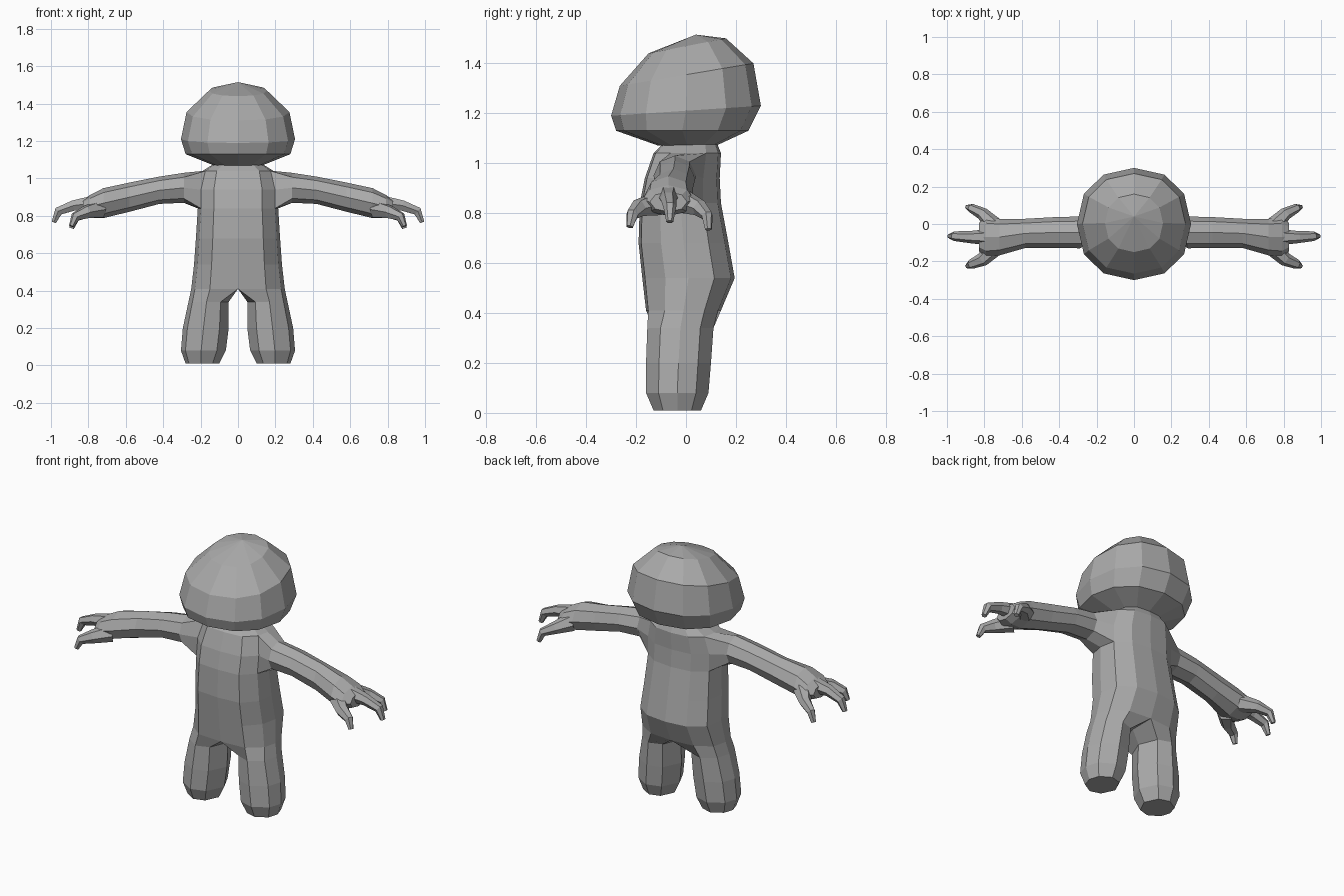
import bpy, bmesh
from math import sin, cos, pi, copysign
from mathutils import Vector

if "Cube" in bpy.data.objects:
    bpy.data.objects.remove(bpy.data.objects["Cube"], do_unlink=True)

grey = bpy.data.materials.new("plain grey")
grey.use_nodes = True
grey.diffuse_color = (0.4, 0.4, 0.4, 1)
grey.node_tree.nodes["Principled BSDF"].inputs["Base Color"].default_value = grey.diffuse_color


def add_ring(bm, points):
    return [bm.verts.new(p) for p in points]


def bridge(bm, a, b):
    n = len(a)
    return [bm.faces.new((a[i], a[(i + 1) % n], b[(i + 1) % n], b[i])) for i in range(n)]


def finish(bm, name, mirror=False):
    bmesh.ops.recalc_face_normals(bm, faces=bm.faces)
    mesh = bpy.data.meshes.new(name)
    bm.to_mesh(mesh)
    bm.free()
    mesh.materials.append(grey)
    obj = bpy.data.objects.new(name, mesh)
    bpy.context.collection.objects.link(obj)
    if mirror:
        mod = obj.modifiers.new("mirror", "MIRROR")
        mod.use_clip = True
    return obj


# Head: tilted twelve-sided rings closed by a crown point
bm = bmesh.new()
head_rings = [  # z front, z back, y front, y back, half width
    (1.07, 1.07, -.11, .12, .13), (1.13, 1.13, -.28, .25, .28),
    (1.19, 1.23, -.30, .30, .305), (1.31, 1.40, -.265, .27, .275),
    (1.44, 1.50, -.15, .16, .155)]
rings = []
for zf, zb, yf, yb, w in head_rings:
    pts = []
    for k in range(12):
        c, s = cos(k * pi / 6), sin(k * pi / 6)
        c, s = (copysign(abs(v) ** .9, v) for v in (c, s))
        t = (s + 1) / 2
        pts.append((w * c, yf + (yb - yf) * t, zf + (zb - zf) * t))
    rings.append(add_ring(bm, pts))
for a, b in zip(rings, rings[1:]):
    bridge(bm, a, b)
bm.faces.new(rings[0])
crown = bm.verts.new((0, .04, 1.515))
for i in range(12):
    bm.faces.new((rings[-1][i], rings[-1][(i + 1) % 12], crown))
finish(bm, "head")

# Body half: a leg that opens into half a torso, section points as fractions
LEG = [(.2, .1), (.55, 0), (.9, .2), (1, .5), (.9, .8), (.55, 1), (.2, .9), (0, .5)]
TORSO = [(0, 0), (.6, .03), (.92, .25), (1, .5), (.92, .78), (.55, .96), (0, 1), (0, .5)]
body_rings = [  # section, z, x inner, x outer, y front, y back
    (LEG, .01, .10, .28, -.13, .06), (LEG, .08, .065, .305, -.16, .09),
    (LEG, .20, .05, .295, -.16, .10), (LEG, .34, .05, .265, -.155, .11),
    (TORSO, .41, 0, .25, -.16, .14), (TORSO, .54, 0, .235, -.175, .195),
    (TORSO, .68, 0, .225, -.19, .17), (TORSO, .84, 0, .215, -.185, .14),
    (TORSO, .94, 0, .215, -.165, .135), (TORSO, 1.04, 0, .19, -.13, .14),
    (TORSO, 1.09, 0, .11, -.08, .12)]
bm = bmesh.new()
rings = [add_ring(bm, [(xi + (xo - xi) * u, yf + (yb - yf) * v, z) for u, v in sec])
         for sec, z, xi, xo, yf, yb in body_rings]
sides = [bridge(bm, a, b) for a, b in zip(rings, rings[1:])]
bm.faces.new(rings[0])

# Shoulder opening: two by two faces on the flank become the arm root
low, mid, high = rings[7:10]
root = [low[2], low[3], low[4], mid[4], high[4], high[3], high[2], mid[2]]
doomed = [sides[r][c] for r in (7, 8) for c in (2, 3)]
doomed += [f for f in bm.faces if all(abs(v.co.x) < 1e-4 for v in f.verts)]
bmesh.ops.delete(bm, geom=doomed, context="FACES")

# Arm and palm
arm_rings = [  # x, y centre, y radius, z centre, z radius
    (.29, -.045, .085, .95, .08), (.42, -.045, .082, .937, .073),
    (.58, -.05, .078, .90, .078), (.72, -.07, .098, .868, .08),
    (.79, -.07, .105, .85, .062), (.83, -.07, .075, .845, .04)]
previous = root
for x, yc, ry, zc, rz in arm_rings:
    angles = [(5 + k) * pi / 4 for k in range(8)]
    ring = add_ring(bm, [(x, yc + ry * cos(a), zc + rz * sin(a)) for a in angles])
    bridge(bm, previous, ring)
    previous = ring
bm.faces.new(previous)
finish(bm, "body", mirror=True)

# Fingers: tapered six-sided hooks
fingers = {  # x, y, z, radius along each hook
    "middle_finger": [(.77, -.07, .87, .045), (.88, -.07, .855, .032),
                      (.96, -.065, .825, .026), (.985, -.065, .765, .014)],
    "front_finger": [(.74, -.12, .835, .05), (.81, -.19, .82, .037),
                     (.87, -.215, .795, .026), (.89, -.225, .745, .014)],
    "thumb": [(.75, -.01, .845, .05), (.81, .055, .82, .034),
              (.87, .085, .79, .024), (.89, .09, .735, .014)]}
for name, path in fingers.items():
    bm = bmesh.new()
    spine = [Vector(p[:3]) for p in path]
    rings = []
    for i, p in enumerate(spine):
        along = spine[min(i + 1, len(spine) - 1)] - spine[max(i - 1, 0)]
        across = along.cross(Vector((0, 0, 1))).normalized()
        up = across.cross(along).normalized()
        r = path[i][3]
        rings.append(add_ring(bm, [p + r * (across * cos(k * pi / 3) + up * sin(k * pi / 3))
                                   for k in range(6)]))
    for a, b in zip(rings, rings[1:]):
        bridge(bm, a, b)
    bm.faces.new(rings[0])
    bm.faces.new(rings[-1])
    finish(bm, name, mirror=True)
